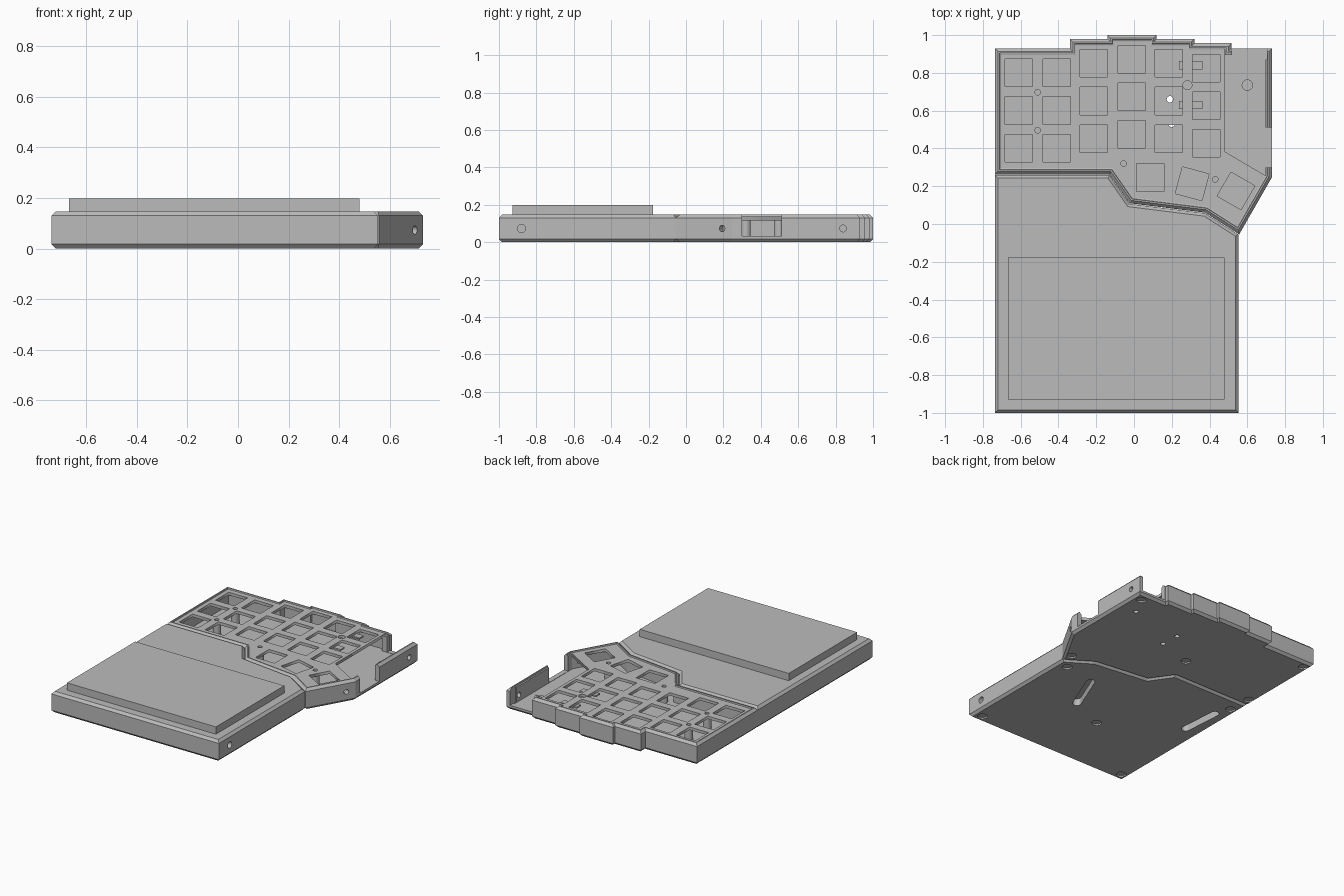
import bpy, bmesh, math
from mathutils import Vector, Matrix

if "Cube" in bpy.data.objects:
    bpy.data.objects.remove(bpy.data.objects["Cube"])

grey = bpy.data.materials.new("plain grey")
grey.diffuse_color = (0.5, 0.5, 0.5, 1)
grey.use_nodes = True
grey.node_tree.nodes["Principled BSDF"].inputs["Base Color"].default_value = grey.diffuse_color


def inset(pts, d):
    """Mitred inward offset of a counter-clockwise outline."""
    out, n = [], len(pts)
    for i in range(n):
        a, b, c = (Vector(pts[(i + k) % n]) for k in (-1, 0, 1))
        e1, e2 = (b - a).normalized(), (c - b).normalized()
        n1, n2 = Vector((-e1.y, e1.x)), Vector((-e2.y, e2.x))
        out.append(tuple(b + (n1 + n2) * d / (1 + n1.dot(n2))))
    return out


def make_object(name, bm):
    bmesh.ops.recalc_face_normals(bm, faces=bm.faces)
    mesh = bpy.data.meshes.new(name)
    bm.to_mesh(mesh)
    bm.free()
    mesh.materials.append(grey)
    ob = bpy.data.objects.new(name, mesh)
    bpy.context.collection.objects.link(ob)
    return ob


def shell(name, outline, levels):
    """Stack inset copies of an outline: levels are (inset, z)."""
    bm = bmesh.new()
    rings = [[bm.verts.new((x, y, z)) for x, y in inset(outline, d)] for d, z in levels]
    n = len(outline)
    for lo, hi in zip(rings, rings[1:]):
        for i in range(n):
            j = (i + 1) % n
            bm.faces.new((lo[i], lo[j], hi[j], hi[i]))
    bm.faces.new(rings[0])
    bm.faces.new(rings[-1])
    return make_object(name, bm)


def add_box(bm, x0, x1, y0, y1, z0, z1):
    m = Matrix.Translation(((x0 + x1) / 2, (y0 + y1) / 2, (z0 + z1) / 2))
    bmesh.ops.create_cube(bm, size=1, matrix=m @ Matrix.Diagonal((x1 - x0, y1 - y0, z1 - z0, 1)))


def add_cyl(bm, centre, r, depth, axis=(0, 0, 1)):
    rot = Vector((0, 0, 1)).rotation_difference(Vector(axis)).to_matrix().to_4x4()
    bmesh.ops.create_cone(bm, cap_ends=True, segments=24, radius1=r, radius2=r,
                          depth=depth, matrix=Matrix.Translation(centre) @ rot)


def add_slot(bm, a, b, r, z):
    """Rounded slot from a to b, cut up to height z."""
    a, b = Vector(a), Vector(b)
    t = math.atan2(b.y - a.y, b.x - a.x)
    ring = []
    for p, start in ((b, t - math.pi / 2), (a, t + math.pi / 2)):
        for k in range(9):
            w = start + math.pi * k / 8
            ring.append((p.x + r * math.cos(w), p.y + r * math.sin(w)))
    lo = [bm.verts.new((x, y, -0.05)) for x, y in ring]
    hi = [bm.verts.new((x, y, z)) for x, y in ring]
    for i in range(len(ring)):
        j = (i + 1) % len(ring)
        bm.faces.new((lo[i], lo[j], hi[j], hi[i]))
    bm.faces.new(lo[::-1])
    bm.faces.new(hi)


def cut(ob, bm):
    cutter = make_object("cutter", bm)
    cutter.hide_render = True
    mod = ob.modifiers.new("cut", 'BOOLEAN')
    mod.operation, mod.solver, mod.object = 'DIFFERENCE', 'EXACT', cutter
    bpy.context.view_layer.objects.active = ob
    bpy.ops.object.modifier_apply(modifier=mod.name)
    bpy.data.objects.remove(cutter)


# keyboard tray: chamfered outer wall, stepped rim, hollow inside
seam = [(-.736, .262), (-.13, .262), (-.024, .11), (.377, .06), (.557, -.055)]
board = seam + [(.73, .247), (.73, .93), (.515, .93), (.515, .957), (.32, .957), (.32, .98),
                (.12, .98), (.12, 1.0), (-.14, 1.0), (-.14, .98), (-.34, .98),
                (-.34, .93), (-.736, .93)]
tray = shell("keyboard_tray", board,
             [(.016, 0), (0, .017), (0, .130), (.016, .147), (.024, .147),
              (.026, .138), (.034, .136), (.034, .030)])
c = bmesh.new()
add_box(c, .67, .78, .30, .51, .032, .2)          # side opening
add_box(c, .52, .703, .87, .96, .032, .2)         # rear opening
add_cyl(c, (.72, .84, .073), .018, .1, (1, 0, 0))
add_cyl(c, (.695, .195, .073), .017, .09, (.866, -.5, 0))
for x, y in ((-.69, .33), (.55, .03), (-.69, .88), (-.06, .45), (.67, .87)):
    add_cyl(c, (x, y, 0), .032, .02)              # foot recesses
for x, y in ((.20, .53), (.19, .66), (.60, .735)):
    add_cyl(c, (x, y, 0), .017, .1)               # floor holes
cut(tray, c)

# switch plate: filled curve with square key openings and round holes
splines = []
inner = inset(board, .033)
splines.append(inner[:5] + [inner[5], (.478, .385), (.478, inner[9][1])] + inner[9:])
columns = [(-.61, .80), (-.41, .80), (-.213, .85), (-.013, .873), (.185, .85), (.383, .825)]
keys = [(x, y - .199 * r, 0) for x, y in columns for r in range(3)]
keys += [(.087, .246, 0), (.308, .213, -15), (.54, .175, -30)]
for x, y, a in keys:
    ca, sa = math.cos(math.radians(a)) * .073, math.sin(math.radians(a)) * .073
    splines.append([(x + u * ca - v * sa, y + u * sa + v * ca)
                    for u, v in ((-1, -1), (-1, 1), (1, 1), (1, -1))])
screws = [(-.51, .698), (-.51, .496), (-.055, .32), (.43, .236)]
for x, y, r in [(x, y, .015) for x, y in screws] + [(.283, .735, .024)]:
    splines.append([(x + r * math.cos(k * math.pi / 8), y - r * math.sin(k * math.pi / 8))
                    for k in range(16)])
curve = bpy.data.curves.new("switch_plate", 'CURVE')
curve.dimensions, curve.fill_mode, curve.extrude = '2D', 'BOTH', .01
for pts in splines:
    s = curve.splines.new('POLY')
    s.points.add(len(pts) - 1)
    for p, (x, y) in zip(s.points, pts):
        p.co = (x, y, 0, 1)
    s.use_cyclic_u = True
curve.materials.append(grey)
plate = bpy.data.objects.new("switch_plate", curve)
plate.location.z = .126
bpy.context.collection.objects.link(plate)
bpy.context.view_layer.objects.active = plate
plate.select_set(True)
bpy.ops.object.convert(target='MESH')

# standoffs under the plate screws, and one in the controller bay
b = bmesh.new()
for x, y in screws:
    add_cyl(b, (x, y, .070), .026, .09)
make_object("standoffs", b)
b = bmesh.new()
add_cyl(b, (.60, .735, .034), .03, .012)
make_object("bay_boss", b)

# small clips bridging the last two columns
b = bmesh.new()
for y in (.84, .63):
    add_box(b, .237, .363, y - .022, y + .022, .108, .118)
make_object("plate_clips", b)

# palm rest: chamfered block following the keyboard's front edge
palm = [(-.736, -1), (.553, -1), (.553, -.056)] + [(x, y - .003) for x, y in seam[3::-1]]
rest = shell("palm_rest", palm, [(.016, 0), (0, .017), (0, .130), (.016, .147)])
c = bmesh.new()
add_cyl(c, (.55, -.88, .073), .022, .06, (1, 0, 0))
for x, y in ((.49, -.94), (-.68, -.94), (.48, -.10), (-.68, .16), (-.13, -.53)):
    add_cyl(c, (x, y, 0), .032, .02)
add_slot(c, (.24, -.15), (.13, -.42), .028, .05)
add_slot(c, (-.64, .05), (-.62, -.22), .028, .05)
cut(rest, c)

# raised palm pad
b = bmesh.new()
add_box(b, -.667, .48, -.928, -.177, .14, .198)
make_object("palm_pad", b)
